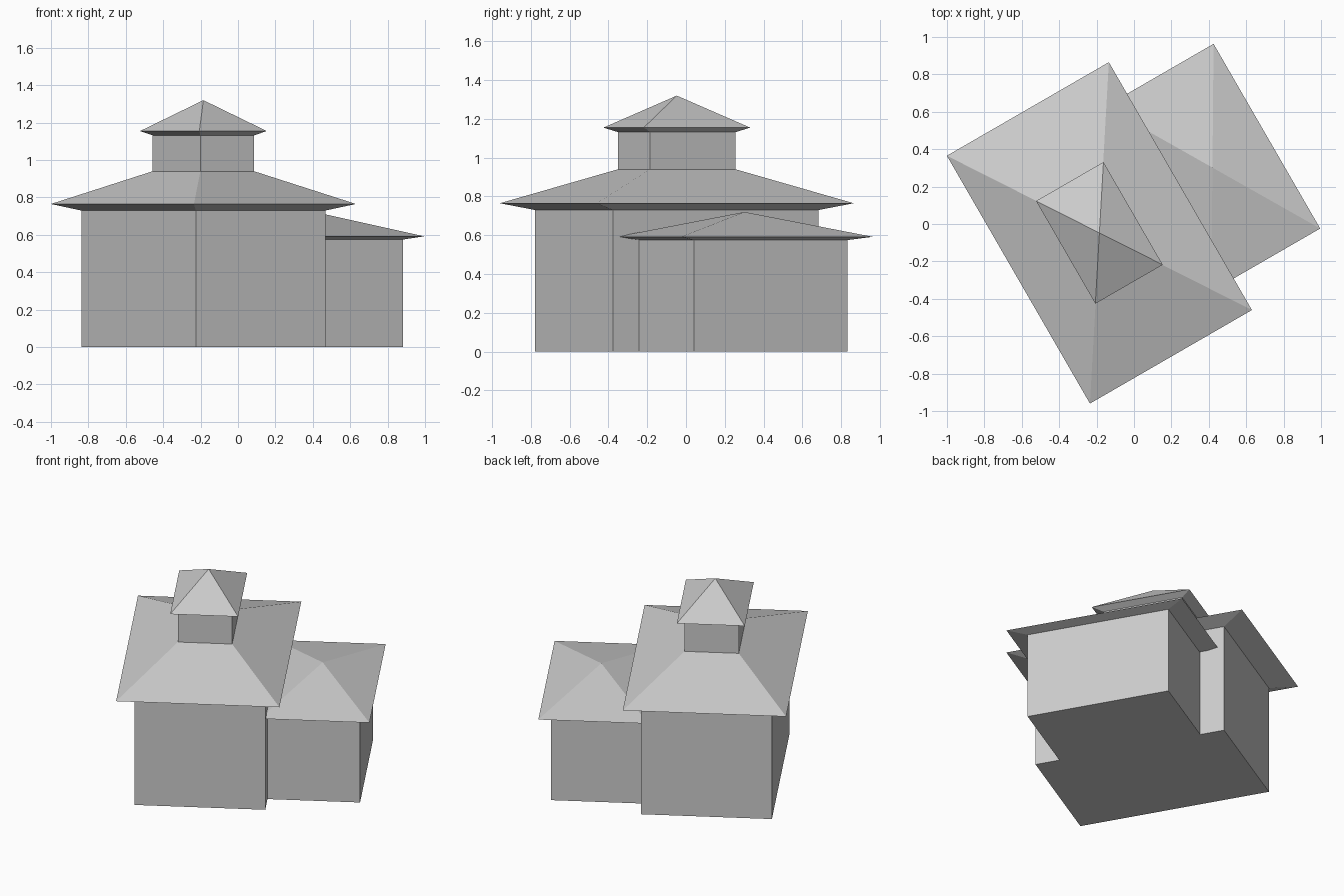
import bpy
import bmesh
from math import radians

cube = bpy.data.objects.get("Cube")
if cube:
    bpy.data.objects.remove(cube, do_unlink=True)

# One plain material for the whole building
grey = bpy.data.materials.new("plain_grey")
grey.use_nodes = True
colour = (0.6, 0.6, 0.6, 1)
grey.diffuse_color = colour
bsdf = next(n for n in grey.node_tree.nodes if n.type == "BSDF_PRINCIPLED")
bsdf.inputs["Base Color"].default_value = colour

# The whole building is turned on the ground
ORIGIN = (-0.185, -0.0475, 0)
TURN = radians(30)


def stack(name, rings, centre=0.0):
    """Loft rectangles (half width, half length, height); a zero one is a peak."""
    bm = bmesh.new()
    loops = []
    for w, l, z in rings:
        corners = [(0, 0)] if w == 0 else [(-w, -l), (w, -l), (w, l), (-w, l)]
        loops.append([bm.verts.new((centre + x, y, z)) for x, y in corners])
    bm.faces.new(loops[0][::-1])
    for low, high in zip(loops, loops[1:]):
        for i in range(4):
            j = (i + 1) % 4
            if len(high) == 1:
                bm.faces.new((low[i], low[j], high[0]))
            else:
                bm.faces.new((low[i], low[j], high[j], high[i]))
    if len(loops[-1]) == 4:
        bm.faces.new(loops[-1])
    bmesh.ops.recalc_face_normals(bm, faces=bm.faces)
    mesh = bpy.data.meshes.new(name)
    bm.to_mesh(mesh)
    bm.free()
    mesh.materials.append(grey)
    obj = bpy.data.objects.new(name, mesh)
    obj.location = ORIGIN
    obj.rotation_euler.z = TURN
    bpy.context.collection.objects.link(obj)
    return obj


# Main hall: walls, then a hipped roof with flared eaves
stack("main_walls", [(0.4, 0.612, 0), (0.4, 0.612, 0.73)])
stack("main_roof", [(0.4, 0.612, 0.73), (0.5, 0.765, 0.765), (0.166, 0.255, 0.94)])

# Small upper storey with a peaked roof
stack("tower_walls", [(0.166, 0.255, 0.94), (0.166, 0.255, 1.132)])
stack("tower_roof", [(0.166, 0.255, 1.132), (0.208, 0.317, 1.155), (0, 0, 1.32)])

# Side wing, its walls running up to the main hall
stack("wing_walls", [(0.2835, 0.457, 0), (0.2835, 0.457, 0.575)], 0.6835)
stack("wing_roof", [(0.27, 0.457, 0.575), (0.336, 0.57, 0.592), (0, 0, 0.72)], 0.698)
